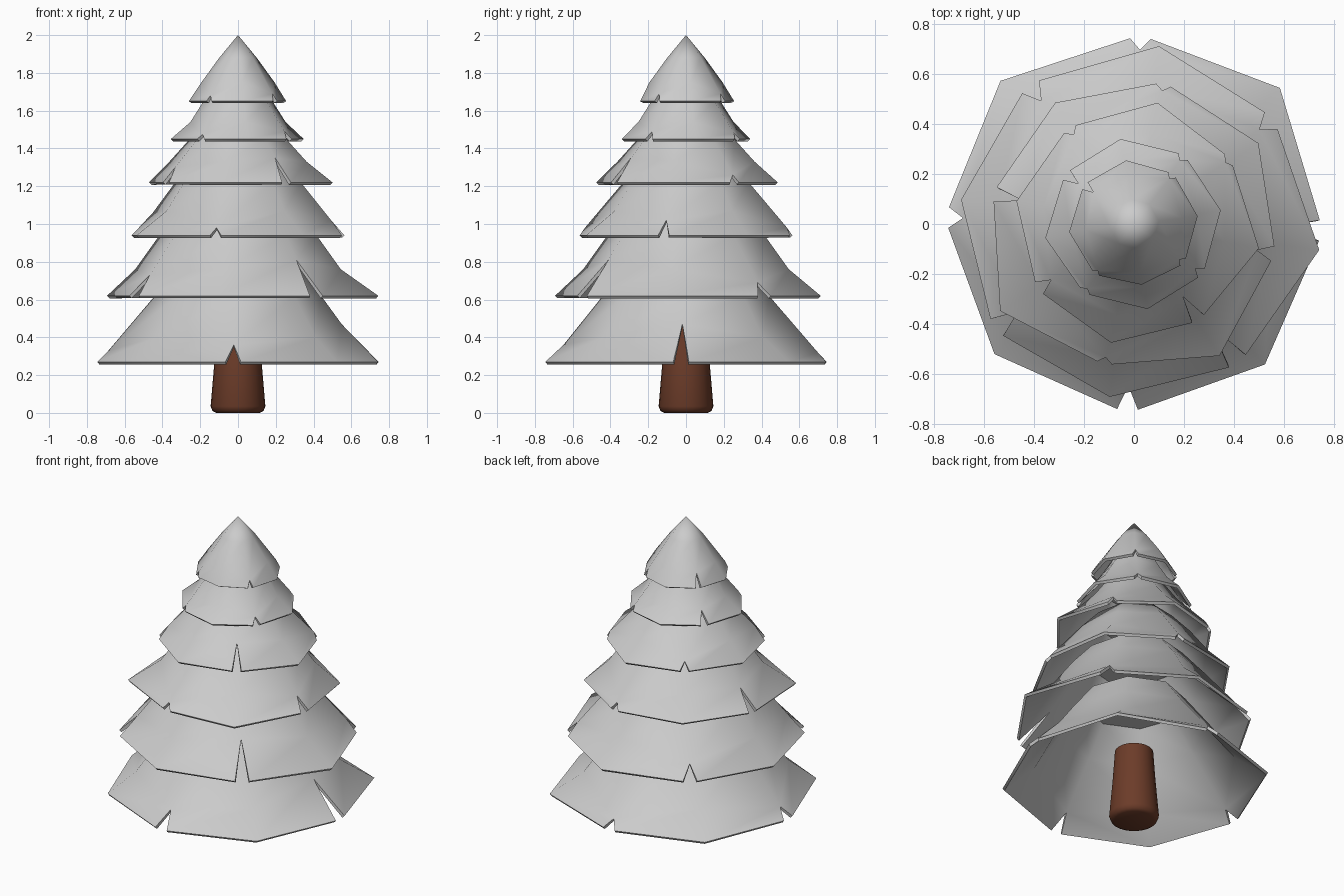
import bpy, bmesh
from math import radians, cos, sin, pi

if "Cube" in bpy.data.objects:
    bpy.data.objects.remove(bpy.data.objects["Cube"])


def radius_at(profile, z):
    for (r0, z0), (r1, z1) in zip(profile, profile[1:]):
        if z <= z1:
            return r0 + (r1 - r0) * (z - z0) / (z1 - z0)
    return profile[-1][0]


def tier(name, start, corners, notch_r, gap, notch_z, profile):
    """Eight-sided skirt: plain corners alternate with corners split by a notch."""
    bm = bmesh.new()
    z0 = profile[0][1]

    def vert(r, deg, z):
        a = radians(deg)
        return bm.verts.new((r * cos(a), r * sin(a), z))

    rim, rings = [], [[] for _ in profile[1:]]
    for k in range(8):
        deg, i = start + 45 * k, k // 2
        if k % 2 == 0:
            v = vert(corners[i], deg, z0)
            rim.append((v, v))
            z = profile[1][1]
        else:
            rim.append((vert(notch_r, deg - gap, z0), vert(notch_r, deg + gap, z0)))
            z = notch_z[i]
        rings[0].append(vert(radius_at(profile, z), deg, z))
        for ring, (r, zz) in zip(rings[1:], profile[2:]):
            if r > 0:
                ring.append(vert(r, deg, zz))
    rings = [r for r in rings if r]
    top = bm.verts.new((0, 0, profile[-1][1]))
    for k in range(8):
        n = (k + 1) % 8
        bm.faces.new((rim[k][1], rim[n][0], rings[0][n], rings[0][k]))
        for a, b in zip(rings, rings[1:]):
            bm.faces.new((a[k], a[n], b[n], b[k]))
        bm.faces.new((rings[-1][k], rings[-1][n], top))
    finish(name, bm)
    obj = bpy.context.object
    mod = obj.modifiers.new("thickness", 'SOLIDIFY')
    mod.thickness = 0.018
    mod.offset = -1
    bpy.ops.object.modifier_apply(modifier=mod.name)
    bpy.ops.object.shade_smooth_by_angle(angle=radians(50))


def finish(name, bm):
    me = bpy.data.meshes.new(name)
    bm.to_mesh(me)
    bm.free()
    obj = bpy.data.objects.new(name, me)
    bpy.context.collection.objects.link(obj)
    bpy.ops.object.select_all(action='DESELECT')
    obj.select_set(True)
    bpy.context.view_layer.objects.active = obj
    return obj


# Branch tiers, lowest first: angle of first corner, corner radii, notch radius,
# notch half angle, notch apex heights, (radius, height) profile
tier("branches_1", 43, (.80, .785, .765, .77), .745, 3.2, (.32, .33, .36, .47),
     [(.76, .27), (.6, .4), (.44, .62), (.3, .8)])
tier("branches_2", -8, (.75, .72, .70, .70), .69, 3.5, (.69, .70, .73, .81),
     [(.71, .62), (.55, .76), (.42, .94), (.29, 1.09)])
tier("branches_3", 33, (.595, .58, .64, .63), .57, 3, (.98, 1.06, .98, 1.02),
     [(.59, .94), (.45, 1.07), (.34, 1.22), (.23, 1.34)])
tier("branches_4", -11, (.51, .495, .48, .485), .46, 3.5, (1.26, 1.27, 1.30, 1.35),
     [(.485, 1.22), (.37, 1.33), (.26, 1.45), (.19, 1.55)])
tier("branches_5", 9, (.352, .345, .36, .345), .335, 4, (1.48, 1.52, 1.475, 1.49),
     [(.345, 1.45), (.255, 1.54), (.185, 1.65), (.13, 1.74)])
tier("treetop", 7, (.257, .257, .262, .245), .25, 4, (1.69, 1.73, 1.68, 1.69),
     [(.255, 1.65), (.195, 1.75), (.1, 1.88), (0, 2.0)])

# Tapered trunk with a rounded foot
bm = bmesh.new()
n = 24
loops = [[bm.verts.new((r * cos(2 * pi * i / n), r * sin(2 * pi * i / n), z)) for i in range(n)]
         for r, z in [(.115, 0), (.135, .01), (.145, .035), (.125, .27), (.112, .46)]]
for a, b in zip(loops, loops[1:]):
    for i in range(n):
        j = (i + 1) % n
        bm.faces.new((a[i], a[j], b[j], b[i]))
bm.faces.new(loops[0][::-1])
bm.faces.new(loops[-1])
trunk = finish("trunk", bm)
bpy.ops.object.shade_smooth_by_angle(angle=radians(50))
bark = bpy.data.materials.new("bark")
bark.diffuse_color = (0.15, 0.045, 0.022, 1)
bark.use_nodes = True
bark.node_tree.nodes["Principled BSDF"].inputs["Base Color"].default_value = bark.diffuse_color
trunk.data.materials.append(bark)
